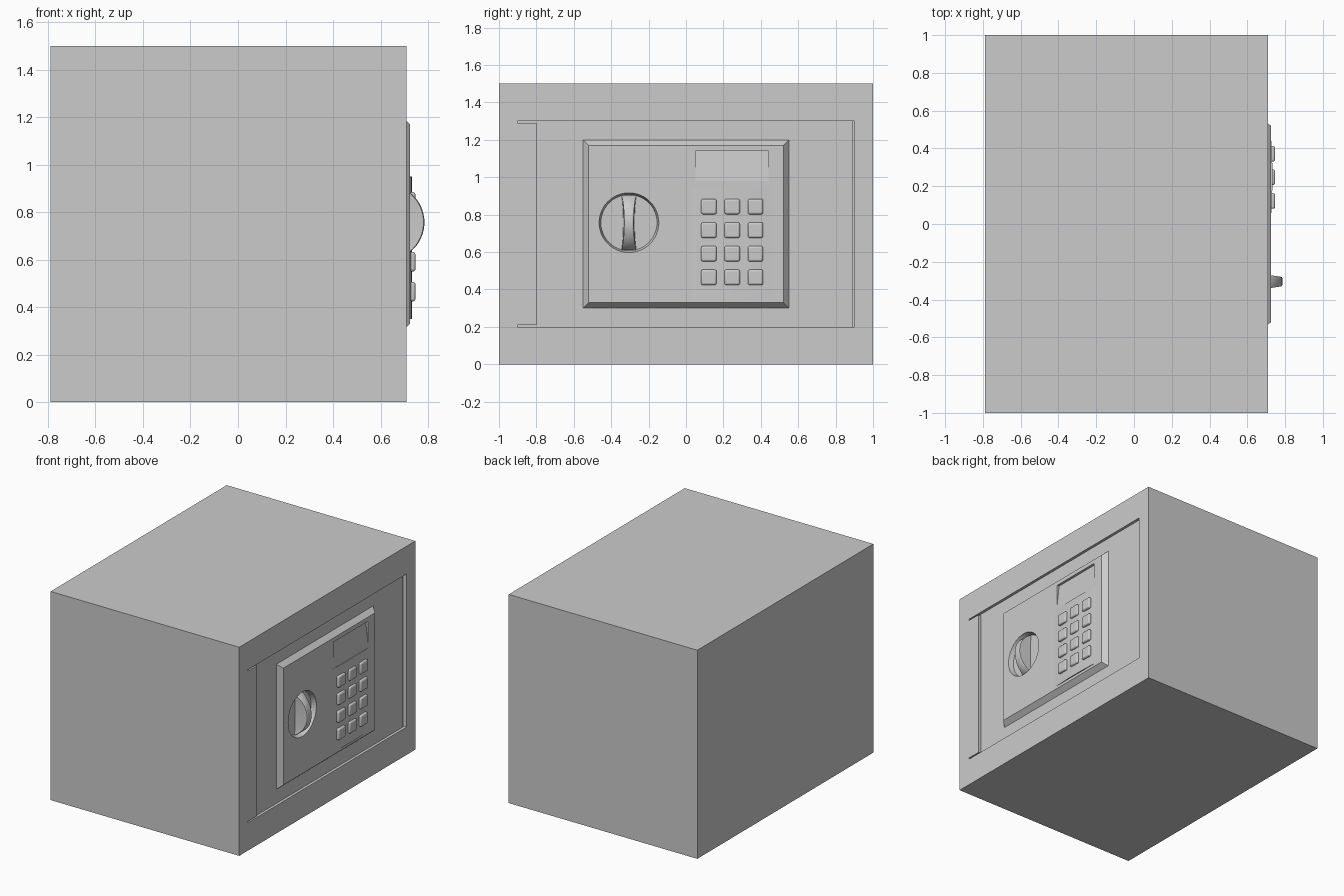
import bpy, bmesh, math

if "Cube" in bpy.data.objects:
    bpy.data.objects.remove(bpy.data.objects["Cube"])


def mesh(name, verts, faces):
    me = bpy.data.meshes.new(name)
    me.from_pydata(verts, [], faces)
    bm = bmesh.new()
    bm.from_mesh(me)
    bmesh.ops.recalc_face_normals(bm, faces=bm.faces)
    bm.to_mesh(me)
    bm.free()
    ob = bpy.data.objects.new(name, me)
    bpy.context.collection.objects.link(ob)
    return ob


def loft(name, rings):
    """Closed solid through a list of equal-length point rings."""
    n = len(rings[0])
    verts = [p for r in rings for p in r]
    faces = [(k * n + i, k * n + (i + 1) % n, (k + 1) * n + (i + 1) % n, (k + 1) * n + i)
             for k in range(len(rings) - 1) for i in range(n)]
    faces += [tuple(range(n)), tuple(range(len(verts) - n, len(verts)))]
    return mesh(name, verts, faces)


def rect(x, y0, y1, z0, z1, inset=0.0):
    a, b, c, d = y0 + inset, y1 - inset, z0 + inset, z1 - inset
    return [(x, a, c), (x, b, c), (x, b, d), (x, a, d)]


def block(name, x0, x1, y0, y1, z0, z1, inset=0.0):
    return loft(name, [rect(x0, y0, y1, z0, z1), rect(x1, y0, y1, z0, z1, inset)])


def circle(x, r, cy, cz, n=48):
    return [(x, cy + r * math.cos(2 * math.pi * i / n), cz + r * math.sin(2 * math.pi * i / n))
            for i in range(n)]


def activate(ob):
    bpy.ops.object.select_all(action='DESELECT')
    ob.select_set(True)
    bpy.context.view_layer.objects.active = ob


def cut(ob, cutter):
    mod = ob.modifiers.new("cut", 'BOOLEAN')
    mod.object, mod.operation, mod.solver = cutter, 'DIFFERENCE', 'EXACT'
    cutter.hide_render = True
    activate(ob)
    bpy.ops.object.modifier_apply(modifier=mod.name)
    bpy.data.objects.remove(cutter)


def smooth(ob, angle=30):
    activate(ob)
    bpy.ops.object.shade_smooth_by_angle(angle=math.radians(angle))


# Cabinet with door opening
body = block("safe_body", -0.79, 0.71, -1, 1, 0, 1.5)
cut(body, block("opening_cutter", 0.6, 0.8, -0.9, 0.9, 0.2, 1.3))

# Recessed door and flush hinge strip
block("door", 0.595, 0.69, -0.9, 0.89, 0.2, 1.3)
block("hinge_strip", 0.65, 0.71, -0.9, -0.8, 0.21, 1.29)

# Control panel with chamfered border
FACE = 0.725
panel = block("control_panel", 0.69, FACE, -0.55, 0.55, 0.3, 1.2, 0.03)

# Dial well and sloping display recess
KY, KZ = -0.305, 0.757
cut(panel, loft("dial_cutter", [circle(0.68, 0.147, KY, KZ), circle(0.74, 0.164, KY, KZ)]))
wedge = [(FACE - 0.018, 1.14), (FACE + 0.02, 1.14), (FACE + 0.02, 0.98), (FACE, 0.98)]
cut(panel, loft("display_cutter", [[(x, y, z) for x, z in wedge] for y in (0.05, 0.44)]))

# Turning grip: waisted blade with a circular ridge
rings = []
for i in range(25):
    s = i / 12 - 1
    t = math.radians(74) * s
    x, z = 0.625 + 0.16 * math.cos(t), KZ + 0.16 * math.sin(t)
    top, base = 0.022 + 0.02 * s * s, 0.032 + 0.013 * s * s
    rings.append([(0.66, KY - base, z), (x - 0.004, KY - top - 0.003, z), (x, KY - top + 0.003, z),
                  (x, KY + top - 0.003, z), (x - 0.004, KY + top + 0.003, z), (0.66, KY + base, z)])
smooth(loft("dial_grip", rings))

# Gently bowed keypad plate
arc = [(FACE - 0.002 + 0.01 * math.sin(math.pi * i / 12), 0.5 * i / 12) for i in range(13)]
arc += [(0.71, 0.5), (0.71, 0.0)]
smooth(loft("keypad_plate", [[(x, y, z) for x, y in arc] for z in (0.35, 0.95)]))

# Twelve keys
for row in range(4):
    for col in range(3):
        y, z = 0.122 + 0.125 * col, 0.843 - 0.126 * row
        key = block(f"key_{row}_{col}", 0.715, 0.747, y - 0.041, y + 0.041, z - 0.041, z + 0.041)
        bev = key.modifiers.new("bevel", 'BEVEL')
        bev.width, bev.segments = 0.01, 3
        smooth(key, 40)
